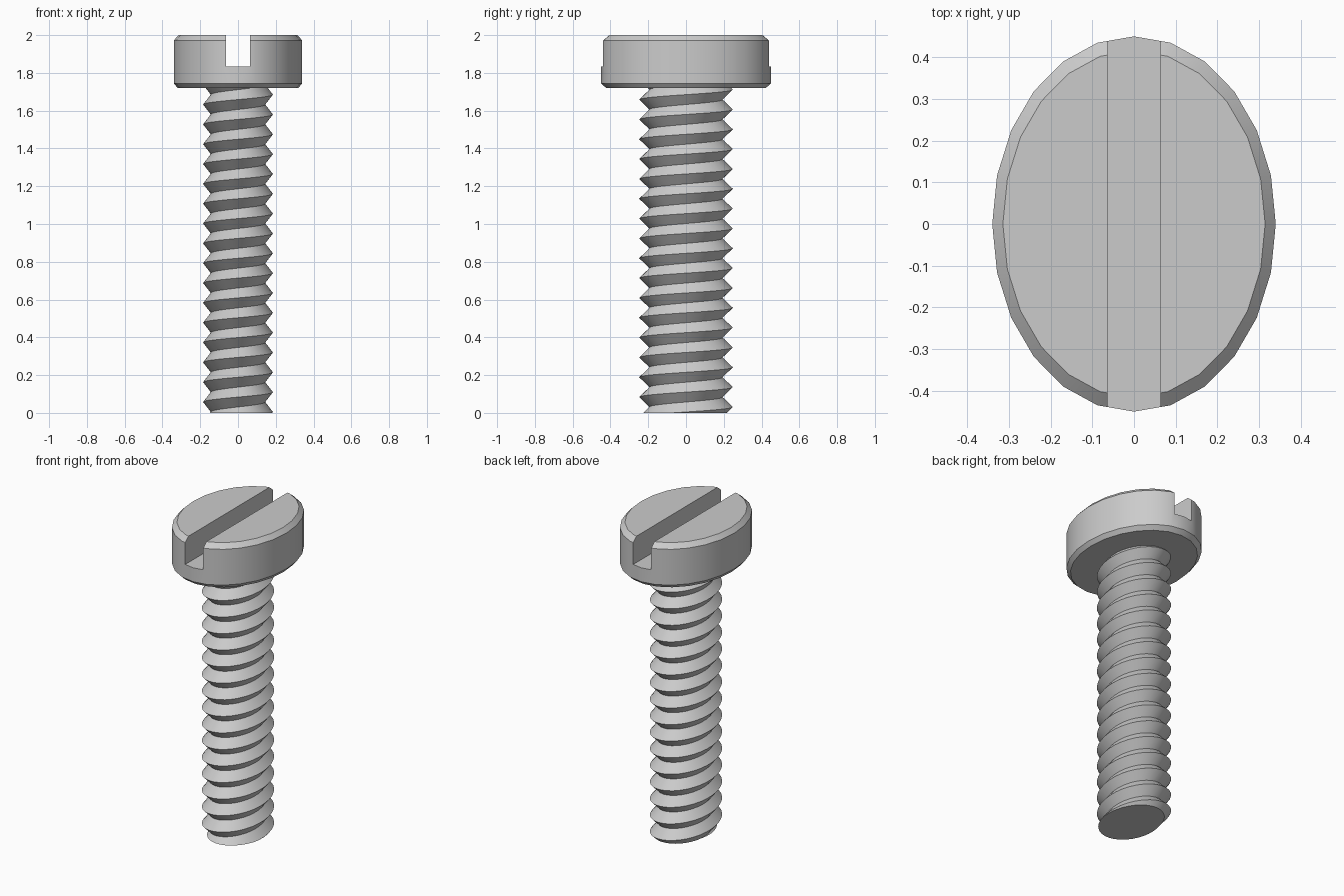
import bpy
import bmesh
from math import sin, cos, tau, radians

cube = bpy.data.objects.get("Cube")
if cube:
    bpy.data.objects.remove(cube)

metal = bpy.data.materials.new("grey_metal")
metal.use_nodes = True
GREY = (0.6, 0.6, 0.6, 1)
metal.diffuse_color = GREY
metal.node_tree.nodes["Principled BSDF"].inputs["Base Color"].default_value = GREY

HEAD_X, HEAD_Y = 0.34, 0.45
CREST_X, CREST_Y = 0.185, 0.248
ROOT = 0.78            # root size relative to the crest
PITCH = 0.105
HEAD_BOTTOM = 1.72


def add_object(name, bm):
    bmesh.ops.recalc_face_normals(bm, faces=bm.faces)
    mesh = bpy.data.meshes.new(name)
    bm.to_mesh(mesh)
    bm.free()
    mesh.materials.append(metal)
    obj = bpy.data.objects.new(name, mesh)
    bpy.context.collection.objects.link(obj)
    return obj


def shade(obj):
    obj.data.shade_smooth()
    obj.data.set_sharp_from_angle(angle=radians(30))


def head():
    # Stacked oval rings: bottom chamfer, side wall, top chamfer
    sides = 24
    bm = bmesh.new()
    rings = []
    for scale, z in ((0.94, HEAD_BOTTOM), (1, 1.745), (1, 1.972), (0.925, 2)):
        rings.append([bm.verts.new((HEAD_X * scale * cos(tau * i / sides),
                                    HEAD_Y * scale * sin(tau * i / sides), z))
                      for i in range(sides)])
    for low, high in zip(rings, rings[1:]):
        for i in range(sides):
            j = (i + 1) % sides
            bm.faces.new((low[i], low[j], high[j], high[i]))
    bm.faces.new(rings[0][::-1])
    bm.faces.new(rings[-1])
    obj = add_object("screw_head", bm)

    # Driver slot cut straight through from front to back
    bm = bmesh.new()
    bmesh.ops.create_cube(bm, size=1)
    bmesh.ops.scale(bm, vec=(0.126, 1.2, 0.4), verts=bm.verts)
    bmesh.ops.translate(bm, vec=(0, 0, 2.033), verts=bm.verts)
    cutter = add_object("slot_cutter", bm)
    cutter.hide_render = True
    mod = obj.modifiers.new("slot", 'BOOLEAN')
    mod.operation = 'DIFFERENCE'
    mod.solver = 'EXACT'
    mod.object = cutter
    bpy.context.view_layer.objects.active = obj
    bpy.ops.object.modifier_apply(modifier=mod.name)
    bpy.data.objects.remove(cutter)
    shade(obj)


def shank():
    # Right-handed V thread: a crest helix and a root helix joined turn to turn
    steps, turns = 32, 20
    bm = bmesh.new()
    crest, root = [], []
    for i in range(steps * turns):
        a = tau * i / steps
        z = PITCH * (i / steps - 2) + 0.005
        x, y = CREST_X * cos(a), CREST_Y * sin(a)
        crest.append(bm.verts.new((x, y, z)))
        root.append(bm.verts.new((x * ROOT, y * ROOT, z - PITCH / 2)))
    for i in range(steps * turns - 1):
        bm.faces.new((root[i], root[i + 1], crest[i + 1], crest[i]))
        k = i + steps
        if k + 1 < len(root):
            bm.faces.new((crest[i], crest[i + 1], root[k + 1], root[k]))

    # Trim both ends flat and close them
    for z, direction in ((0, -1), (HEAD_BOTTOM + 0.01, 1)):
        bmesh.ops.bisect_plane(bm, geom=bm.verts[:] + bm.edges[:] + bm.faces[:],
                               plane_co=(0, 0, z), plane_no=(0, 0, direction),
                               clear_outer=True)
    bmesh.ops.remove_doubles(bm, verts=bm.verts, dist=1e-5)
    bmesh.ops.holes_fill(bm, edges=[e for e in bm.edges if e.is_boundary], sides=0)
    shade(add_object("threaded_shank", bm))


head()
shank()
